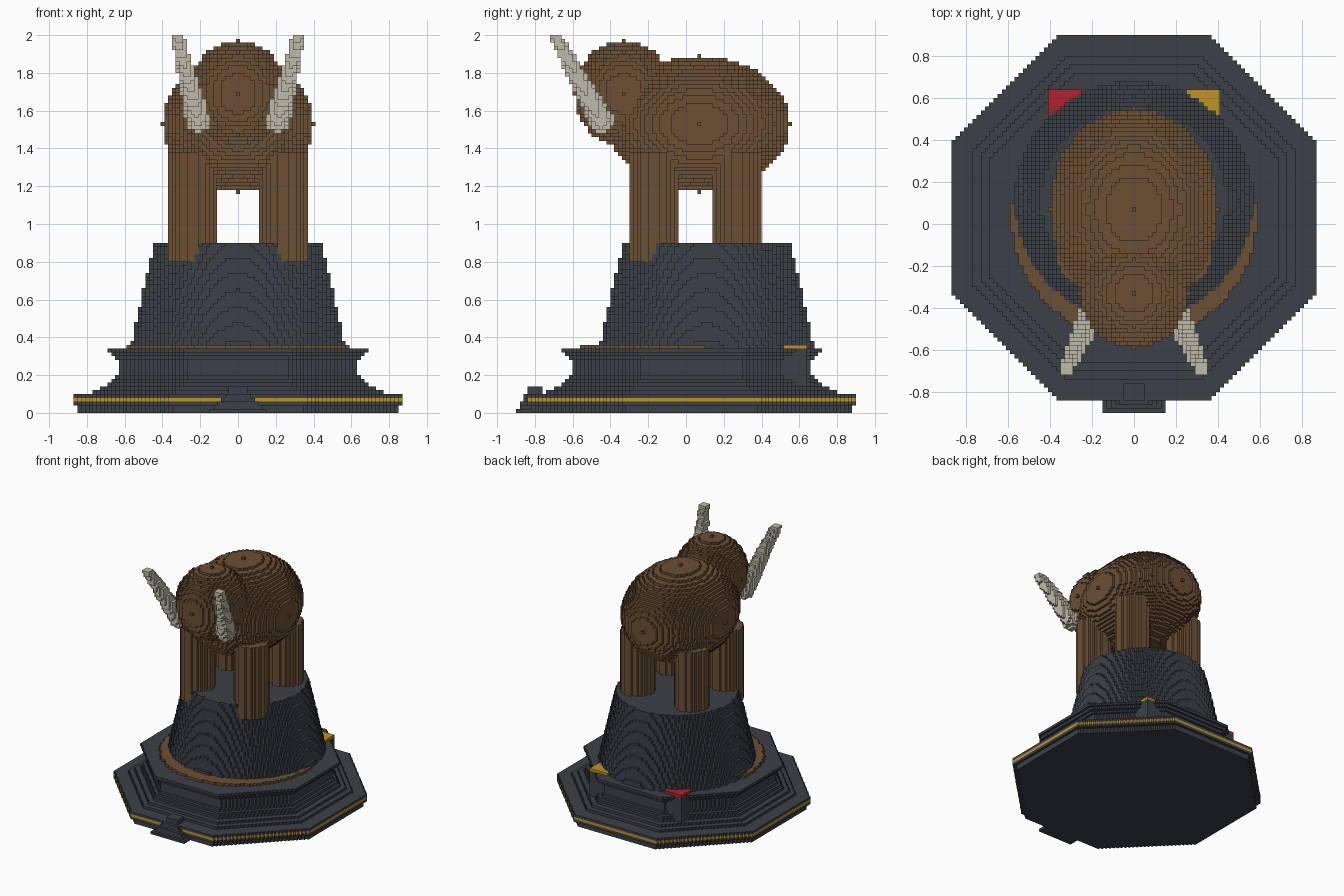
import bpy
import math
from itertools import product
from mathutils import Vector

cube = bpy.data.objects.get("Cube")
if cube:
    bpy.data.objects.remove(cube, do_unlink=True)

CELL = 0.02                 # edge of one building block
ORIGIN_Y = 0.03             # y of the middle row of blocks


def material(name, colour):
    mat = bpy.data.materials.new(name)
    mat.use_nodes = True
    mat.diffuse_color = (*colour, 1)
    mat.node_tree.nodes["Principled BSDF"].inputs["Base Color"].default_value = (*colour, 1)
    return mat


slate = material("slate", (0.046, 0.053, 0.065))
brown = material("brown", (0.150, 0.080, 0.036))
gold = material("gold", (0.52, 0.29, 0.018))
red = material("red", (0.45, 0.016, 0.03))
ivory = material("ivory", (0.52, 0.49, 0.40))


# Block shapes: each returns a set of integer cells
def box(x0, x1, y0, y1, z0, z1):
    return set(product(range(x0, x1 + 1), range(y0, y1 + 1), range(z0, z1 + 1)))


def octagon(radius, z):
    limit = round(radius * math.sqrt(2))
    return {c for c in box(-radius, radius, -radius, radius, z, z)
            if abs(c[0]) + abs(c[1]) <= limit}


def disc(cx, cy, radius, z):
    n = math.ceil(radius)
    return {c for c in box(cx - n, cx + n, cy - n, cy + n, z, z)
            if (c[0] - cx) ** 2 + (c[1] - cy) ** 2 <= radius ** 2}


def ellipsoid(centre, radii):
    rx, ry, rz = radii
    return {(centre[0] + x, centre[1] + y, centre[2] + z)
            for x, y, z in box(-rx, rx, -ry, ry, -rz, rz)
            if (x / rx) ** 2 + (y / ry) ** 2 + (z / rz) ** 2 <= 1}


def column(cx, cy, radius, z0, z1, end_radius=None):
    end = radius if end_radius is None else end_radius
    return set().union(*(disc(cx, cy, radius + (end - radius) * (z - z0) / (z1 - z0), z)
                         for z in range(z0, z1 + 1)))


def horn(start, end, r0, r1):
    a, b = Vector(start), Vector(end)
    axis = b - a
    low = [math.floor(min(p, q) - r0) for p, q in zip(a, b)]
    high = [math.ceil(max(p, q) + r0) for p, q in zip(a, b)]
    cells = set()
    for c in box(low[0], high[0], low[1], high[1], low[2], 99):
        p = Vector(c)
        t = min(1, max(0, (p - a).dot(axis) / axis.length_squared))
        if (p - a - axis * t).length <= r0 + (r1 - r0) * t:
            cells.add(c)
    return cells


parts = []
taken = set()


def add(name, mat, cells):
    """Claim the cells that no earlier part has used."""
    free = cells - taken
    taken.update(free)
    parts.append((name, mat, free))


# Base slab with its gold edge band
add("gold_band", gold, octagon(43, 3))
add("base_slab", slate, octagon(42, 0) | octagon(42, 1) | octagon(43, 2) | octagon(43, 4))

# Waisted octagonal plinth flaring to a lip
waist = [38, 36, 34, 33, 32, 31, 31, 31, 31, 32, 33, 34]
add("plinth", slate, set().union(*(octagon(r, 5 + i) for i, r in enumerate(waist))))
add("rear_block", slate, box(-20, 20, 0, 30, 5, 16))

# Small front step, narrowing as it rises
step = box(-2, 2, -43, -40, 5, 6)
for z, start in enumerate((-46, -45, -45, -44, -44)):
    step |= box(z - 7, 7 - z, start, -40, z, z)
add("front_step", slate, step)

# Tapered round pedestal, the offset brown disc under it, and corner markers
add("pedestal", slate, column(0, 4, 28.4, 17, 44, 22.3))
add("brown_disc", brown, disc(0, 0, 29.2, 17))
add("left_marker", gold, box(13, 20, 25, 30, 17, 17))
add("right_marker", red, box(-20, -13, 25, 30, 17, 17))

# Animal: tusks, body, head and legs
for side, sign in (("left", 1), ("right", -1)):
    add(side + "_tusk", ivory, horn((10.5 * sign, -24, 77), (16 * sign, -36, 99), 3.3, 1.6))
add("body", brown, ellipsoid((0, 2, 76), (20, 24, 18)))
add("head", brown, ellipsoid((0, -18, 84), (13, 13, 14)))
for side, sign in (("left", 1), ("right", -1)):
    for end, y in (("front", -10), ("rear", 12)):
        # front feet overhang the pedestal
        add(f"{end}_{side}_leg", brown, column(12 * sign, y, 6.2, 40, 68))

# Turn every part into a shell of the block faces that are exposed
SIDES = []
for axis in range(3):
    u, v = (axis + 1) % 3, (axis + 2) % 3
    for sign in (1, -1):
        normal = [0, 0, 0]
        normal[axis] = sign
        corners = []
        for du, dv in ((0, 0), (1, 0), (1, 1), (0, 1))[::sign]:
            corner = [0, 0, 0]
            corner[axis], corner[u], corner[v] = int(sign > 0), du, dv
            corners.append(corner)
        SIDES.append((normal, corners))


def build(name, mat, cells):
    index, verts, faces = {}, [], []
    for x, y, z in cells:
        for (nx, ny, nz), corners in SIDES:
            if (x + nx, y + ny, z + nz) in taken:
                continue
            face = []
            for cx, cy, cz in corners:
                key = (x + cx, y + cy, z + cz)
                if key not in index:
                    index[key] = len(verts)
                    verts.append(((key[0] - 0.5) * CELL,
                                  (key[1] - 0.5) * CELL + ORIGIN_Y,
                                  key[2] * CELL))
                face.append(index[key])
            faces.append(face)
    mesh = bpy.data.meshes.new(name)
    mesh.from_pydata(verts, [], faces)
    mesh.materials.append(mat)
    bpy.context.collection.objects.link(bpy.data.objects.new(name, mesh))


for part in parts:
    build(*part)
